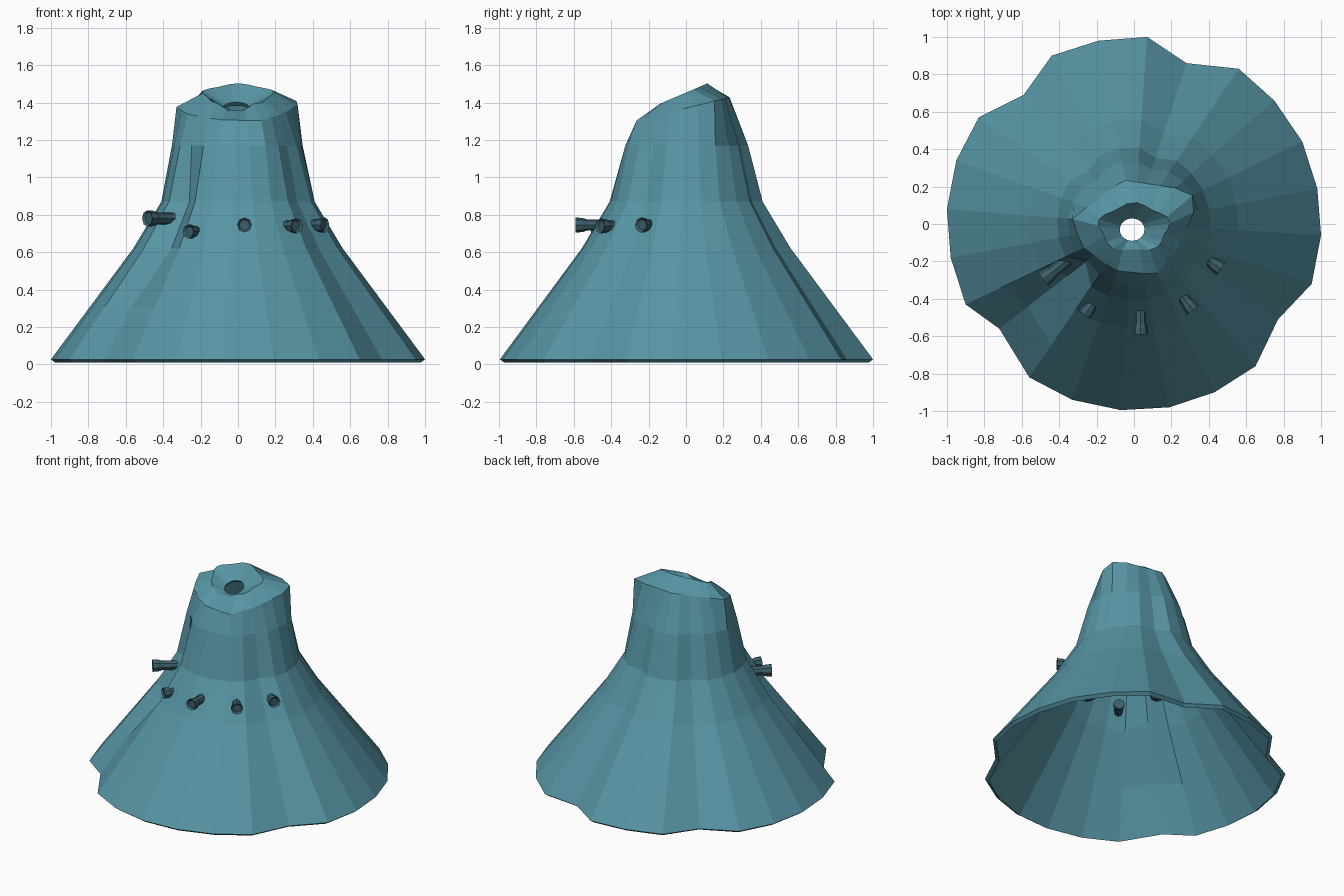
import bpy, bmesh, math
from mathutils import Vector, Matrix
from mathutils.geometry import intersect_line_line_2d

if "Cube" in bpy.data.objects:
    bpy.data.objects.remove(bpy.data.objects["Cube"])


def material(name, color):
    m = bpy.data.materials.new(name)
    m.diffuse_color = (*color, 1)
    m.use_nodes = True
    m.node_tree.nodes["Principled BSDF"].inputs["Base Color"].default_value = m.diffuse_color
    return m


teal = material("teal cloth", (0.095, 0.30, 0.375))
dark = material("dark toggle", (0.045, 0.115, 0.145))


def make_object(name, bm, mat):
    bmesh.ops.recalc_face_normals(bm, faces=bm.faces)
    mesh = bpy.data.meshes.new(name)
    bm.to_mesh(mesh)
    bm.free()
    mesh.materials.append(mat)
    obj = bpy.data.objects.new(name, mesh)
    bpy.context.collection.objects.link(obj)
    return obj


def ray_to_polygon(d, poly):
    """Point where a ray from the axis leaves the polygon."""
    for a, b in zip(poly, poly[1:] + poly[:1]):
        p = intersect_line_line_2d(Vector((0, 0)), d * 3, Vector(a), Vector(b))
        if p:
            return Vector(p)
    return d * 0.3


# wavy hem outline and irregular shoulder outline, seen from above
hem = [(1.0, -.06), (.98, .19), (.90, .44), (.75, .66), (.56, .83), (.28, .86),
       (.07, 1.0), (-.19, .98), (-.44, .90), (-.59, .69), (-.83, .57), (-.95, .34),
       (-1.0, .08), (-.98, -.18), (-.90, -.43), (-.72, -.56), (-.56, -.82),
       (-.33, -.94), (-.07, -.995), (.19, -.98), (.43, -.90), (.65, -.76),
       (.77, -.51), (.95, -.32)]
shoulder = [(.32, .05), (.31, .18), (-.06, .235), (-.33, .03), (-.28, -.12),
            (-.10, -.25), (.12, -.27), (.22, -.15)]
levels = [(.027, 1.0), (.31, .79), (.62, .56), (.87, .41), (1.17, .35)]
FOLD = 15  # hem point of the deep fold at the front left

# cloak: draped rings from the hem up to the neck opening
bm = bmesh.new()
rings = [[] for _ in range(len(levels) + 3)]
for n, (hx, hy) in enumerate(hem):
    h = Vector((hx, hy))
    d = h.normalized()
    s = ray_to_polygon(d, shoulder)
    for k, (z, f) in enumerate(levels):
        p = h * f
        if k == 4:
            p = p.lerp(s * 1.12, 0.18 if hy > 0 else 0.4)
        if n == FOLD and k in (2, 3):
            p *= .88
        rings[k].append(bm.verts.new((p.x, p.y, z)))
    rings[5].append(bm.verts.new((s.x, s.y, 1.37 + .25 * s.y)))
    # raised crest of the collar dipping at the front, then the neck hole
    wave = 1 + .08 * math.sin(5 * math.atan2(hy, hx))
    cx, cy = .185 * d.x * wave, -.02 + .125 * d.y * wave
    dip = .035 if hy < -.9 else 0
    rings[6].append(bm.verts.new((cx, cy, 1.453 + .43 * cy - dip)))
    nx, ny = -.01 + .066 * d.x, -.03 + .06 * d.y
    rings[7].append(bm.verts.new((nx, ny, 1.39 + .4 * ny)))
for lo, hi in zip(rings, rings[1:]):
    for i in range(len(hem)):
        j = (i + 1) % len(hem)
        bm.faces.new((lo[i], lo[j], hi[j], hi[i]))
cloak = make_object("cloak", bm, teal)
sol = cloak.modifiers.new("thickness", 'SOLIDIFY')
sol.thickness = .03
sol.offset = -1

# toggles: eight-sided spools pushed through the cloth across the chest
profile = [(0, .04), (.035, .038), (.06, .03), (.14, .03), (.165, .038), (.2, .04)]
toggles = [((-.485, -.295, .78), (-.15, -.12), 1.1),
           ((-.265, -.485, .71), (-.06, -.08), .95),
           ((.035, -.59, .745), (.01, -1), 1),
           ((.315, -.46, .74), (.07, -.09), 1),
           ((.465, -.24, .745), (.1, -.07), 1)]
for n, (tip, direction, size) in enumerate(toggles, 1):
    axis = Vector((*direction, 0)).normalized()
    rot = (-axis).to_track_quat('Z', 'Y').to_matrix().to_4x4()
    mat = Matrix.Translation(tip) @ rot @ Matrix.Scale(size, 4)
    bm = bmesh.new()
    loops = []
    for z, r in profile:
        loops.append([bm.verts.new(mat @ Vector((r * math.cos(a), r * math.sin(a), z)))
                      for a in [math.tau * i / 8 for i in range(8)]])
    for lo, hi in zip(loops, loops[1:]):
        for i in range(8):
            bm.faces.new((lo[i], lo[(i + 1) % 8], hi[(i + 1) % 8], hi[i]))
    cap = bm.faces.new(loops[0])
    bm.faces.new(loops[-1])
    # recessed outer end
    bmesh.ops.recalc_face_normals(bm, faces=bm.faces)
    bmesh.ops.inset_region(bm, faces=[cap], thickness=.012, depth=-.012)
    make_object(f"toggle_{n}", bm, dark)
